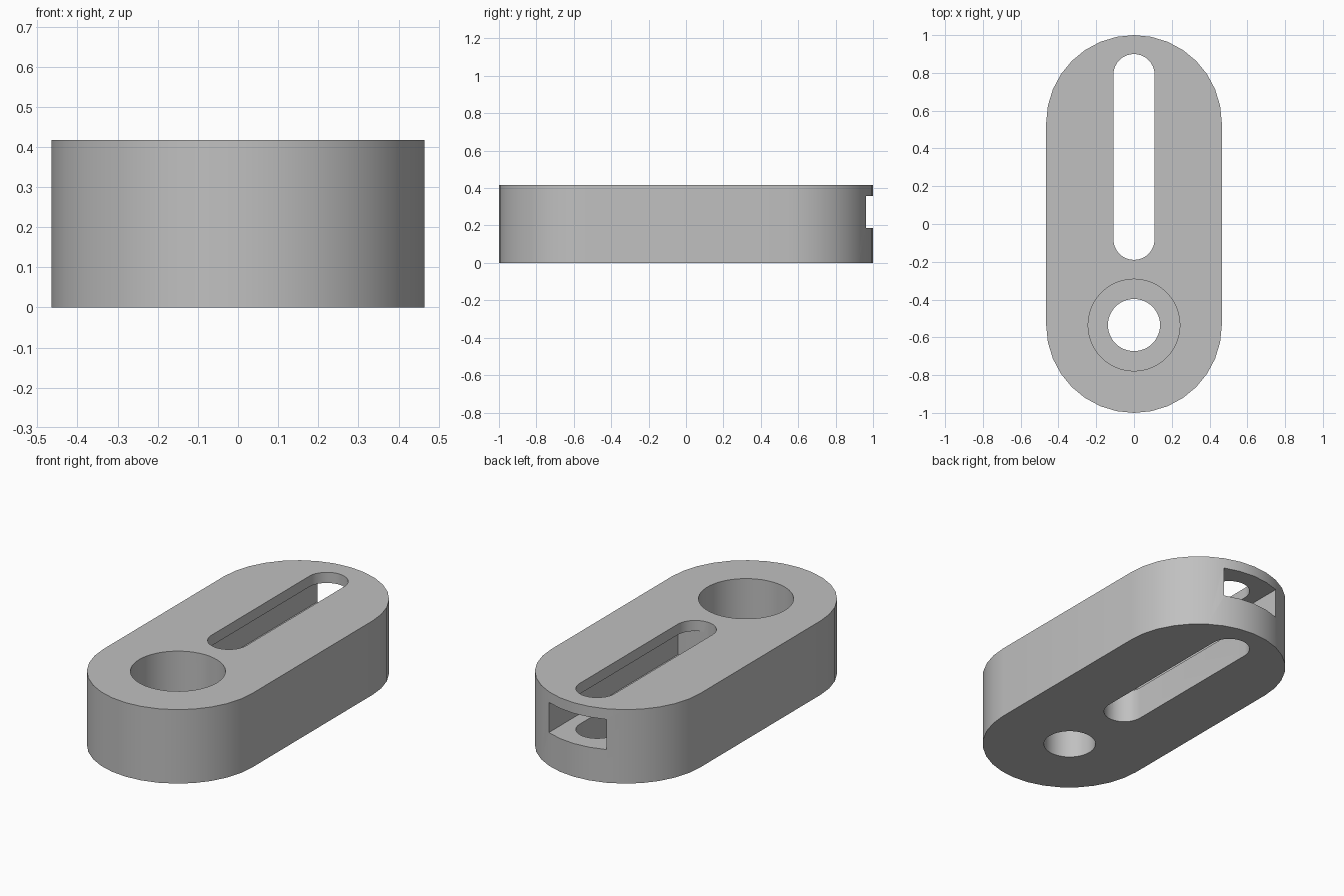
import bpy
import bmesh
from math import sin, cos, pi

cube = bpy.data.objects.get("Cube")
if cube:
    bpy.data.objects.remove(cube, do_unlink=True)

HEIGHT = 0.417
BORE_Y = -0.535

grey = bpy.data.materials.new("plain grey")
grey.use_nodes = True
grey.diffuse_color = (0.53, 0.53, 0.53, 1)
grey.node_tree.nodes["Principled BSDF"].inputs["Base Color"].default_value = grey.diffuse_color


def prism(name, outline, z0, z1):
    """Extrude a counter-clockwise outline from z0 to z1."""
    bm = bmesh.new()
    base = bm.faces.new([bm.verts.new((x, y, z0)) for x, y in outline])
    top = bmesh.ops.extrude_face_region(bm, geom=[base])["geom"]
    verts = [v for v in top if isinstance(v, bmesh.types.BMVert)]
    bmesh.ops.translate(bm, verts=verts, vec=(0, 0, z1 - z0))
    bmesh.ops.recalc_face_normals(bm, faces=bm.faces)
    mesh = bpy.data.meshes.new(name)
    bm.to_mesh(mesh)
    bm.free()
    mesh.materials.append(grey)
    obj = bpy.data.objects.new(name, mesh)
    bpy.context.collection.objects.link(obj)
    return obj


def arc(radius, y, start, end, steps):
    angles = [start + (end - start) * i / steps for i in range(steps + 1)]
    return [(radius * cos(a), y + radius * sin(a)) for a in angles]


def stadium(radius, y0, y1, steps):
    return arc(radius, y1, 0, pi, steps) + arc(radius, y0, pi, 2 * pi, steps)


def circle(radius, y, steps):
    return arc(radius, y, 0, 2 * pi, steps)[:-1]


# Rounded block
body = prism("slotted_block", stadium(0.465, -0.535, 0.535, 16), 0, HEIGHT)

# Through slot, rear-opening channel, screw hole and counterbore
cutters = [
    prism("slot_cutter", stadium(0.109, -0.081, 0.791, 16), -0.1, 0.6),
    prism("channel_cutter",
          [(-0.18, -0.188), (0.18, -0.188), (0.18, 1.2), (-0.18, 1.2)], 0.187, 0.357),
    prism("hole_cutter", circle(0.138, BORE_Y, 48), -0.1, 0.6),
    prism("counterbore_cutter", circle(0.243, BORE_Y, 48), 0.16, 0.6),
]

bpy.context.view_layer.objects.active = body
for cutter in cutters:
    cutter.hide_render = True
    mod = body.modifiers.new(cutter.name, 'BOOLEAN')
    mod.operation = 'DIFFERENCE'
    mod.solver = 'EXACT'
    mod.object = cutter
    bpy.ops.object.modifier_apply(modifier=mod.name)
for cutter in cutters:
    bpy.data.objects.remove(cutter, do_unlink=True)

# Smooth the curved walls, keep the rims crisp
bpy.ops.object.select_all(action='DESELECT')
body.select_set(True)
bpy.ops.object.shade_smooth_by_angle(angle=pi / 6)
